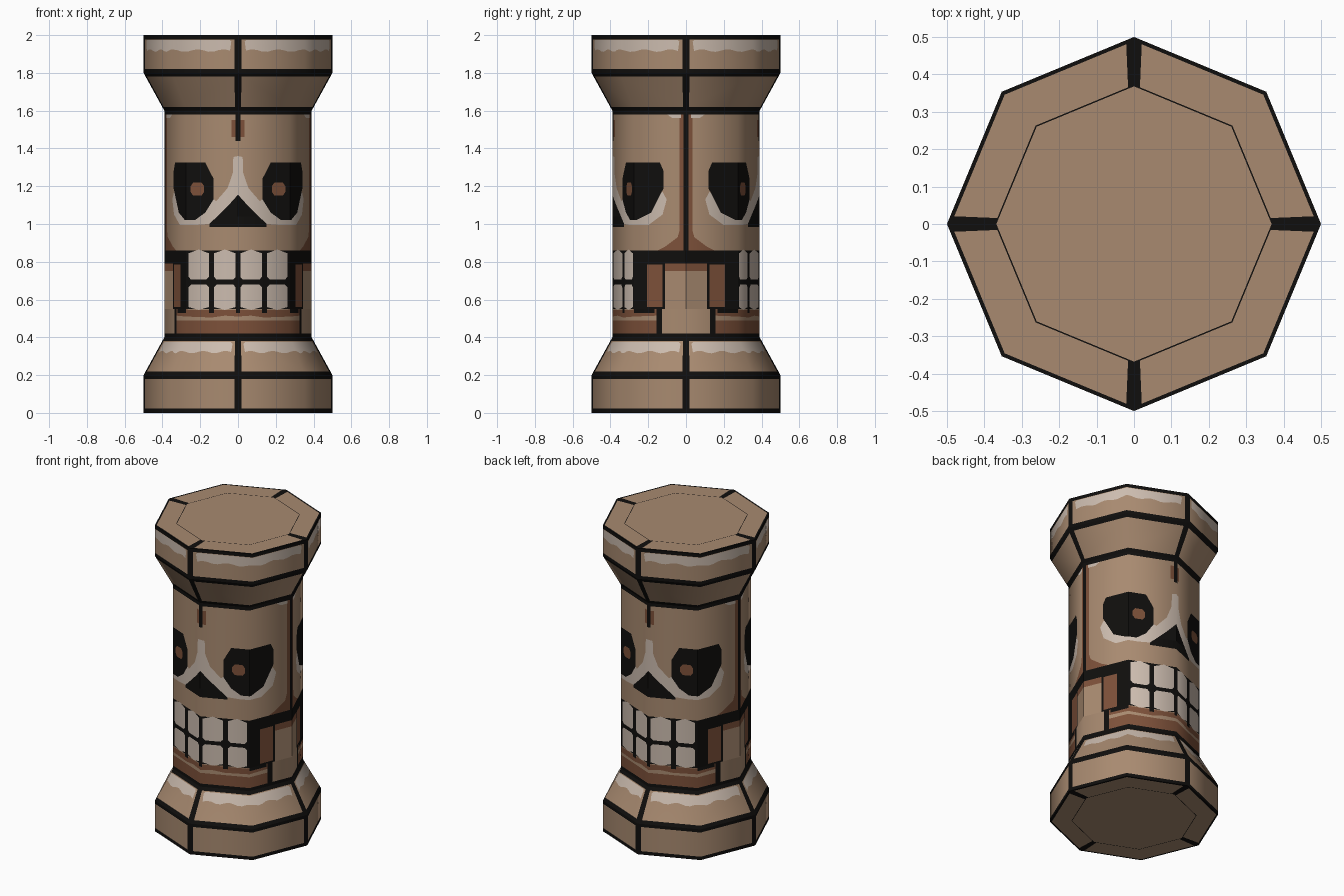
import bpy, bmesh, math
from mathutils import Vector
from mathutils.geometry import delaunay_2d_cdt

if "Cube" in bpy.data.objects:
    bpy.data.objects.remove(bpy.data.objects["Cube"])

# ---- flat colours (linear)
COLOURS = {"tan": (0.392, 0.254, 0.162), "bone_white": (0.60, 0.50, 0.425),
           "brown": (0.205, 0.082, 0.042), "black": (0.005, 0.0045, 0.004)}
NAMES = list(COLOURS)
MATS = []
for n, c in COLOURS.items():
    m = bpy.data.materials.new(n)
    m.diffuse_color = (*c, 1)
    m.use_nodes = True
    m.node_tree.nodes["Principled BSDF"].inputs["Base Color"].default_value = m.diffuse_color
    MATS.append(m)

C45 = math.sqrt(0.5)
R = 0.39                      # shaft radius


def inside(p, poly):
    """Even-odd point in polygon test."""
    hit = False
    for (x1, y1), (x2, y2) in zip(poly, poly[1:] + poly[:1]):
        if (y1 > p[1]) != (y2 > p[1]) and p[0] < x1 + (p[1] - y1) * (x2 - x1) / (y2 - y1):
            hit = not hit
    return hit


def rect(t0, t1, v0, v1):
    return [(t0, v0), (t1, v0), (t1, v1), (t0, v1)]


def sheet(name, v0, v1, a, b, layers):
    """Draw layers flat for a quarter of the octagon (t 0..2, corner at 1),
    cut the sheet along every outline, then fold it round all four quarters.
    a and b are (radius, height) at v0 and v1. Layers: (colour, outline, recessed)."""
    lo, hi = min(v0, v1), max(v0, v1)
    outlines = [rect(0, 1, lo, hi), rect(1, 2, lo, hi)] + [l[1] for l in layers]
    pts, edges = [], []
    for o in outlines:
        k = len(pts)
        pts += [Vector(p) for p in o]
        edges += [(k + i, k + (i + 1) % len(o)) for i in range(len(o))]
    flat, _, tris, *_ = delaunay_2d_cdt(pts, edges, [], 0, 1e-5)

    dr, dz = b[0] - a[0], b[1] - a[1]
    ln = math.hypot(dr, dz)

    def outward(p):
        d = Vector((p.x, p.y, 0))
        if d.length > 1e-6:
            d.normalize()
        return Vector((d.x * dz / ln, d.y * dz / ln, -dr / ln)).normalized()

    def fold(p, sx, sy):
        k = (p[1] - v0) / (v1 - v0)
        r, z = a[0] + dr * k, a[1] + dz * k
        t = p[0]
        if t <= 1:
            x, y = C45 * t, 1 + (C45 - 1) * t
        else:
            x, y = 1 + (C45 - 1) * (2 - t), C45 * (2 - t)
        return (sx * x * r, sy * y * r, z)

    bm = bmesh.new()
    rec = bm.faces.layers.int.new("recess")
    for sx in (1, -1):
        for sy in (1, -1):
            vs = [bm.verts.new(fold(p, sx, sy)) for p in flat]
            for tri in tris:
                c = [sum(flat[i][j] for i in tri) / len(tri) for j in (0, 1)]
                colour, deep = "tan", False
                for l in layers:
                    if inside(c, l[1]):
                        colour, deep = l[0], len(l) > 2
                f = bm.faces.new([vs[i] for i in tri])
                f.material_index = NAMES.index(colour)
                f[rec] = int(deep)
                f.normal_update()
                if f.normal.dot(outward(f.calc_center_median())) < 0:
                    f.normal_flip()
    bmesh.ops.remove_doubles(bm, verts=bm.verts, dist=1e-5)

    # sink eyes, nose and mouth corners into the shaft
    deep = [f for f in bm.faces if f[rec]]
    if deep:
        geo = bmesh.ops.extrude_face_region(bm, geom=deep)["geom"]
        floor = {g for g in geo if isinstance(g, bmesh.types.BMFace) and g[rec]
                 and g.calc_area() > 0}
        moved = [g for g in geo if isinstance(g, bmesh.types.BMVert)]
        walls = {f for v in moved for f in v.link_faces} - floor
        for f in walls:
            low = max(v.co.z for v in f.verts) < 0.56
            f.material_index = NAMES.index("tan" if low else "black")
        for v in moved:
            d = 0.042
            if abs(v.co.x) < 0.12 and v.co.z > 1:
                d = min(d, max(0.002, (1.155 - v.co.z) * 0.37))
            v.co.x *= 1 - d / R
            v.co.y *= 1 - d / R
    bm.normal_update()
    for f in bm.faces:
        f.smooth = True
    me = bpy.data.meshes.new(name)
    normals = []
    for f in bm.faces:
        soft = f.normal.dot(outward(f.calc_center_median())) > 0.7
        for lp in f.loops:
            normals.append(outward(lp.vert.co) if soft else f.normal.copy())
    bm.to_mesh(me)
    bm.free()
    for m in MATS:
        me.materials.append(m)
    me.normals_split_custom_set([tuple(n) for n in normals])
    ob = bpy.data.objects.new(name, me)
    bpy.context.collection.objects.link(ob)


def frame(lo, hi, wlo, whi):
    """Black bands at both edges and seams at the four main corners."""
    return [("black", rect(0, 2, lo, lo + wlo)), ("black", rect(0, 2, hi - whi, hi)),
            ("black", rect(0, 0.055, lo, hi)), ("black", rect(1.945, 2, lo, hi))]


def glint(lo, hi):
    """Worn pale strip with a wavy lower edge."""
    wave = [(0.12 + 0.08 * i, lo + 0.007 * math.sin(i * 1.3)) for i in range(23)]
    return ("bone_white", [(0.1, hi - 0.01)] + wave + [(1.9, hi - 0.01), (1.87, hi), (0.13, hi)])


# ---- plinth and capital
sheet("base_plinth", 0, 0.2, (0.5, 0), (0.5, 0.2), frame(0, 0.2, 0.022, 0.02))
sheet("base_taper", 0.2, 0.4, (0.5, 0.2), (R, 0.4), [glint(0.322, 0.375)] + frame(0.2, 0.4, 0.02, 0.02))
sheet("cap_taper", 1.6, 1.8, (R, 1.6), (0.5, 1.8), frame(1.6, 1.8, 0.02, 0.02))
sheet("cap_rim", 1.8, 2, (0.5, 1.8), (0.5, 2), [glint(1.918, 1.975)] + frame(1.8, 2, 0.02, 0.022))

# ---- end faces with rim line, notches and thin inner line
ends = [("black", rect(0, 2, 0.368, 0.372)), ("black", rect(0, 2, 0.489, 0.5)),
        ("black", rect(0, 0.06, 0.368, 0.5)), ("black", rect(1.94, 2, 0.368, 0.5))]
sheet("cap_top", 0.5, 0, (0.5, 2), (0, 2), ends)
sheet("base_underside", 0, 0.5, (0, 0), (0.5, 0), ends)

# ---- skull shaft: one quarter is half a face
skull = [
    # seams and stains
    ("brown", rect(0, 0.12, 1.46, 1.55)),
    ("black", rect(0, 0.045, 1.44, 1.6)),
    ("brown", [(1.88, 1.58), (1.88, 0.97), (1.84, 0.93), (1.6, 0.88), (1.45, 0.86), (2, 0.86), (2, 1.58)]),
    ("bone_white", [(1.64, 1.58), (1.74, 1.56), (1.9, 1.56), (1.9, 1.58)]),
    ("black", rect(1.95, 2, 0.86, 1.6)),
    # pale bridge and cheekbone
    ("bone_white", [(0, 1.36), (0.09, 1.355), (0.1, 1.27), (0.2, 1.19), (0.42, 1.12), (0.5, 1.14),
                    (0.7, 1.08), (1.2, 1.08), (1.55, 1.17), (1.63, 1.13), (1.55, 1.05), (1.28, 0.995),
                    (0.8, 0.995), (0.58, 1.0), (0, 1.0)]),
    # eye socket and pupil
    ("black", [(0.63, 1.325), (1.5, 1.325), (1.57, 1.28), (1.57, 1.19), (1.33, 1.06), (1.04, 1.02),
               (0.83, 1.02), (0.63, 1.06), (0.47, 1.13), (0.47, 1.24)], True),
    ("brown", [(0.7, 1.15), (0.86, 1.15), (0.91, 1.17), (0.91, 1.2), (0.86, 1.22), (0.7, 1.22),
               (0.65, 1.2), (0.65, 1.17)], True),
    # nose hole and its flush lower lip
    ("black", [(0, 1.155), (0.18, 1.1), (0.4, 1.04), (0, 1.04)], True),
    ("black", [(0, 1.04), (0.4, 1.04), (0.55, 1.0), (0.55, 0.985), (0, 0.985)]),
    # teeth
    ("black", rect(0, 1, 0.55, 0.86)),
]
for t0, t1 in ((0.045, 0.46), (0.56, 0.95)):
    m = (t0 + t1) / 2
    skull += [("bone_white", [(t0, 0.72), (t0 + 0.05, 0.705), (t1 - 0.05, 0.705), (t1, 0.72),
                              (t1, 0.845), (m, 0.865), (t0, 0.845)]),
              ("bone_white", [(t0, 0.56), (m, 0.545), (t1, 0.56), (t1, 0.665),
                              (t1 - 0.05, 0.68), (t0 + 0.05, 0.68), (t0, 0.665)])]
skull += [
    # sunken jaw hinge
    ("black", rect(1, 2, 0.55, 0.86), True),
    ("brown", rect(1.25, 1.55, 0.56, 0.785), True),
    ("brown", rect(1.6, 2, 0.75, 0.79), True),
    ("tan", rect(1.6, 2, 0.55, 0.75), True),
    # gums, chin and hinge lines
    ("brown", [(0, 0.51), (0.25, 0.515), (0.5, 0.505), (1, 0.51), (1.46, 0.515), (1.46, 0.55), (1, 0.55),
               (0.95, 0.545), (0.5, 0.545), (0, 0.545)]),
    ("brown", rect(0, 1.46, 0.42, 0.49)),
    ("black", rect(0, 0.04, 0.53, 0.56)), ("black", rect(0.46, 0.56, 0.53, 0.56)),
    ("black", rect(1, 1.4, 0.53, 0.55)),
    ("black", rect(1.43, 1.54, 0.42, 0.55)),
    # end bands
    ("black", rect(0, 2, 0.4, 0.42)), ("black", rect(0, 2, 1.58, 1.6)),
]
# small overlaps of the tooth gaps must stay flush and below the sunken area
sheet("skull_shaft", 0.4, 1.6, (R, 0.4), (R, 1.6), skull)
